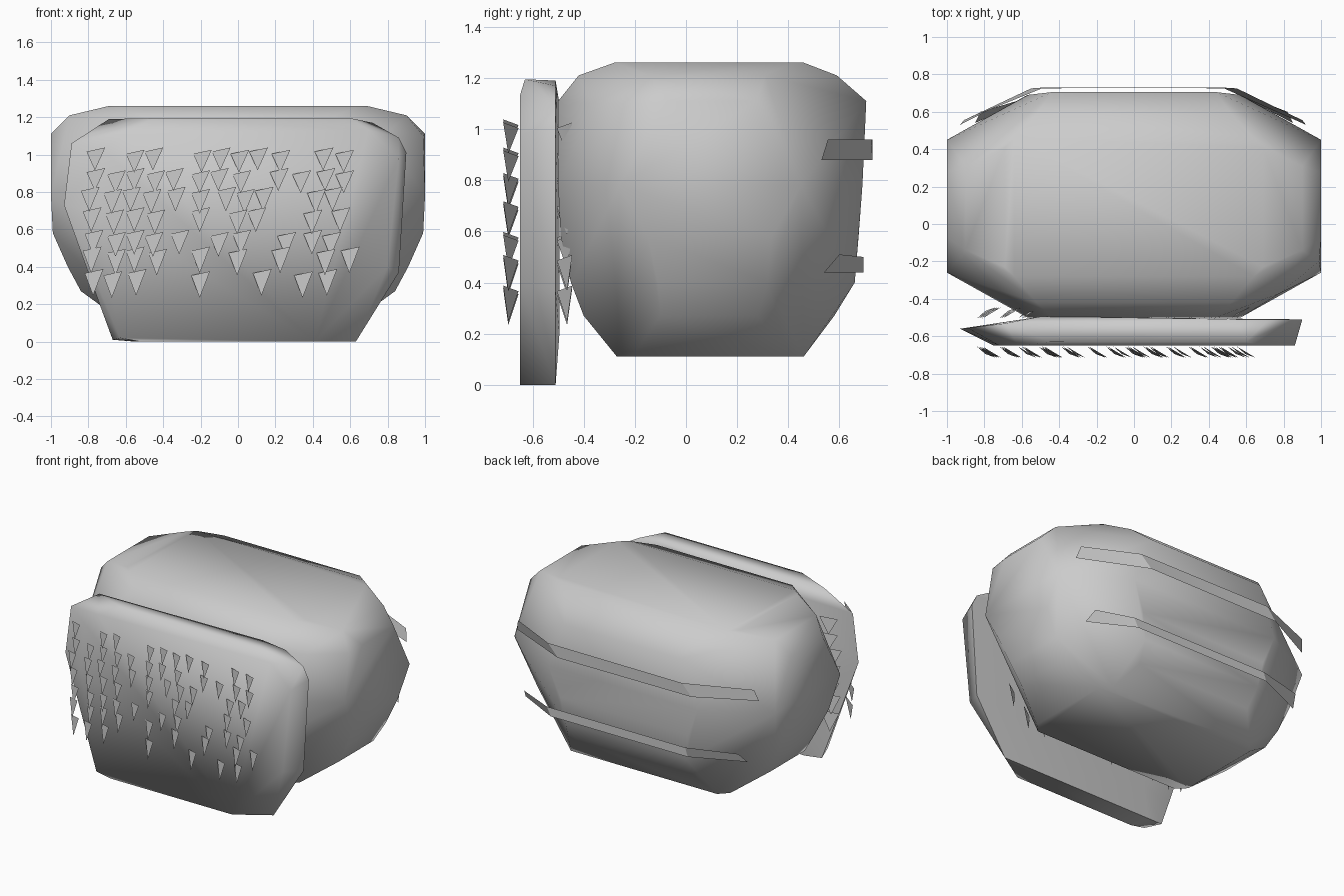
import bpy, bmesh, math


def finish(name, bm, smooth=None):
    me = bpy.data.meshes.new(name)
    bm.to_mesh(me)
    bm.free()
    ob = bpy.data.objects.new(name, me)
    bpy.context.collection.objects.link(ob)
    if smooth:
        bpy.ops.object.select_all(action='DESELECT')
        ob.select_set(True)
        bpy.context.view_layer.objects.active = ob
        bpy.ops.object.shade_smooth_by_angle(angle=math.radians(smooth))
    return ob


def hull(name, points, smooth):
    bm = bmesh.new()
    for p in points:
        bm.verts.new(p)
    res = bmesh.ops.convex_hull(bm, input=bm.verts[:])
    junk = [g for g in res["geom_interior"] + res["geom_unused"]
            if isinstance(g, bmesh.types.BMVert)]
    bmesh.ops.delete(bm, geom=list(set(junk)), context='VERTS')
    bmesh.ops.recalc_face_normals(bm, faces=bm.faces[:])
    return finish(name, bm, smooth)


def ring(z, hx, y0, y1, cx, cy):
    # chamfered rectangle at one height
    pts = []
    for s in (-1, 1):
        pts += [(s * hx, y0 + cy, z), (s * hx, y1 - cy, z),
                (s * (hx - cx), y0, z), (s * (hx - cx), y1, z)]
    return pts


# Bulky rounded body, with a fuller upper corner at the front right
sections = [
    (0.11, 0.62, -0.27, 0.46, 0.06, 0.06),
    (0.27, 0.84, -0.40, 0.58, 0.40, 0.30),
    (0.40, 0.91, -0.45, 0.66, 0.45, 0.34),
    (0.58, 0.99, -0.49, 0.675, 0.50, 0.34),
    (0.78, 1.00, -0.50, 0.69, 0.43, 0.24),
    (1.11, 1.00, -0.50, 0.705, 0.56, 0.43),
    (1.21, 0.90, -0.42, 0.59, 0.38, 0.28),
    (1.26, 0.69, -0.28, 0.46, 0.05, 0.05),
]
body = [p for s in sections for p in ring(*s)]
body += [(0.99, -0.20, 1.10), (0.78, -0.37, 1.10)]
hull("body", body, 80)

# Front slab: wide back outline, narrower front outline
back = [(-0.67, 0.01), (-0.55, 0), (0.63, 0), (0.86, 0.37), (0.90, 1.01),
        (0.86, 1.09), (0.72, 1.17), (0.55, 1.19), (-0.69, 1.19),
        (-0.89, 1.06), (-0.93, 0.73), (-0.74, 0.20)]
front = [(-0.63, 0.02), (-0.52, 0), (0.41, 0), (0.80, 0.40), (0.86, 0.98),
         (0.70, 1.13), (-0.62, 1.11), (-0.72, 1.02), (-0.75, 0.70), (-0.66, 0.25)]
pts = []
for x, z in back:
    edge = min(1, max(0, (-x - 0.5) / 0.43))
    pts.append((x, -0.51 - 0.05 * edge, z))
pts += [(x, -0.65, z) for x, z in front]
pts += [(-0.5, -0.495, 0.2), (-0.5, -0.495, 1.1), (0.4, -0.505, 1.15),
        (-0.45, -0.63, 1.195), (0.6, -0.63, 1.195)]
hull("front_slab", pts, 80)

# Rows of small hanging triangles on both sides of the slab
rows = [
    (1.02, 0.11, (-.76, -.55, -.45, -.19, -.09, .01, .11, .23, .46, .57)),
    (0.91, 0.11, (-.76, -.65, -.55, -.44, -.34, -.20, -.10, .02, .22, .34, .47, .57)),
    (0.81, 0.12, (-.79, -.67, -.57, -.46, -.33, -.20, -.06, .04, .14, .42, .51)),
    (0.70, 0.12, (-.78, -.66, -.55, -.44, -.20, 0, .10, .40, .55)),
    (0.58, 0.12, (-.77, -.65, -.55, -.45, -.31, -.10, .02, .26, .40, .50)),
    (0.49, 0.13, (-.78, -.65, -.55, -.43, -.20, 0, .23, .47, .60)),
    (0.37, 0.13, (-.77, -.67, -.54, -.20, .13, .35, .48)),
]


def scales(name, y, side):
    bm = bmesh.new()
    for z, h, xs in rows:
        for i, x in enumerate(xs):
            dz = 0.006 * (-1) ** i
            tri = [(x - 0.05, y - side * 0.03, z - 0.01 + dz),
                   (x - 0.005, y + side * 0.01, z - h + dz),
                   (x + 0.05, y + side * 0.03, z + 0.012 + dz)]
            bm.faces.new([bm.verts.new(p) for p in tri])
    finish(name, bm)


scales("front_triangles", -0.685, -1)
scales("rear_triangles", -0.475, 1)


# Thin straps wrapped around the back
def strap(name, low, high):
    bm = bmesh.new()
    a = [bm.verts.new(p) for p in low]
    b = [bm.verts.new(p) for p in high]
    for i in range(len(a) - 1):
        bm.faces.new((a[i + 1], a[i], b[i], b[i + 1]))
    finish(name, bm)


strap("upper_strap",
      [(-0.93, 0.53, 0.88), (-0.55, 0.725, 0.88), (0.47, 0.73, 0.88), (0.92, 0.53, 0.88)],
      [(-0.91, 0.555, 0.96), (-0.48, 0.73, 0.96), (0.55, 0.725, 0.96), (0.90, 0.555, 0.96)])
strap("lower_strap",
      [(-0.85, 0.54, 0.44), (-0.50, 0.695, 0.44), (0.55, 0.695, 0.44), (0.85, 0.54, 0.44)],
      [(-0.82, 0.60, 0.51), (-0.48, 0.695, 0.50), (0.58, 0.695, 0.50), (0.82, 0.60, 0.51)])
